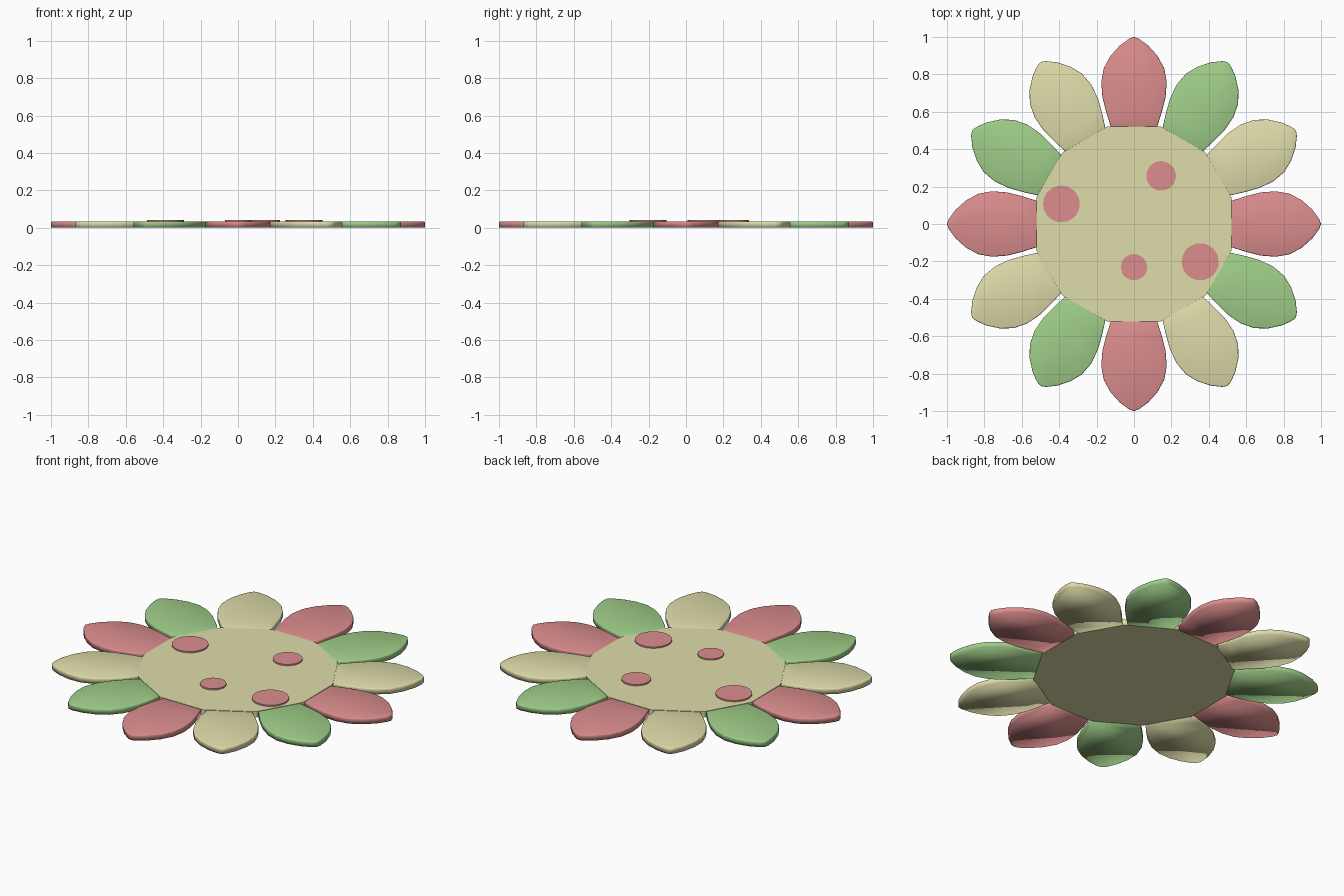
import bpy, bmesh, math
from mathutils import Matrix

if "Cube" in bpy.data.objects:
    bpy.data.objects.remove(bpy.data.objects["Cube"])

def material(name, col):
    m = bpy.data.materials.new(name)
    m.diffuse_color = (*col, 1)
    m.use_nodes = True
    m.node_tree.nodes["Principled BSDF"].inputs["Base Color"].default_value = m.diffuse_color
    return m

RED = material("red", (0.72, 0.27, 0.27))
YELLOW = material("yellow", (0.74, 0.72, 0.40))
GREEN = material("green", (0.35, 0.62, 0.25))

def slab(name, outline, z0, z1, mat, round_top=0.0):
    """Extrude a flat outline, optionally rounding its top rim."""
    bm = bmesh.new()
    base = bm.faces.new([bm.verts.new((x, y, z0)) for x, y in outline])
    ext = bmesh.ops.extrude_face_region(bm, geom=[base], use_keep_orig=True)
    tops = [v for v in ext["geom"] if isinstance(v, bmesh.types.BMVert)]
    bmesh.ops.translate(bm, verts=tops, vec=(0, 0, z1 - z0))
    bmesh.ops.recalc_face_normals(bm, faces=bm.faces[:])
    if round_top:
        rim = [e for e in bm.edges if all(v in tops for v in e.verts)]
        bmesh.ops.bevel(bm, geom=rim, offset=round_top, segments=2,
                        profile=0.5, affect='EDGES')
    me = bpy.data.meshes.new(name)
    bm.to_mesh(me)
    bm.free()
    me.materials.append(mat)
    ob = bpy.data.objects.new(name, me)
    bpy.context.collection.objects.link(ob)
    return ob

def ring(r, n, cx=0, cy=0, phase=0.0):
    return [(cx + r * math.cos(phase + 2 * math.pi * i / n),
             cy + r * math.sin(phase + 2 * math.pi * i / n)) for i in range(n)]

# twelve-sided centre, flat sides towards the petals
slab("centre_disc", ring(0.541, 12, phase=math.pi / 12), 0, 0.034, YELLOW)

# twelve petals, cycling through the three colours
half = [(0.52, 0.124), (0.60, 0.149), (0.68, 0.169), (0.76, 0.175),
        (0.835, 0.161), (0.90, 0.125), (0.955, 0.075), (0.99, 0.027)]
petal = [(x, -y) for x, y in half] + [(1.0, 0)] + half[::-1]
for k in range(12):
    ob = slab(f"petal_{k + 1}", petal, 0, 0.033, (RED, YELLOW, GREEN)[k % 3], 0.006)
    ob.data.shade_smooth()
    ob.data.transform(Matrix.Rotation(math.radians(30 * k), 4, 'Z'))

# raised round spots
for i, (x, y, r) in enumerate([(0.145, 0.257, 0.079), (-0.388, 0.107, 0.098),
                               (0.0, -0.231, 0.07), (0.354, -0.202, 0.099)]):
    ob = slab(f"spot_{i + 1}", ring(r, 32, x, y), 0.03, 0.042, RED)
    bpy.context.view_layer.objects.active = ob
    ob.select_set(True)
    bpy.ops.object.shade_smooth_by_angle(angle=math.radians(40))
    ob.select_set(False)
